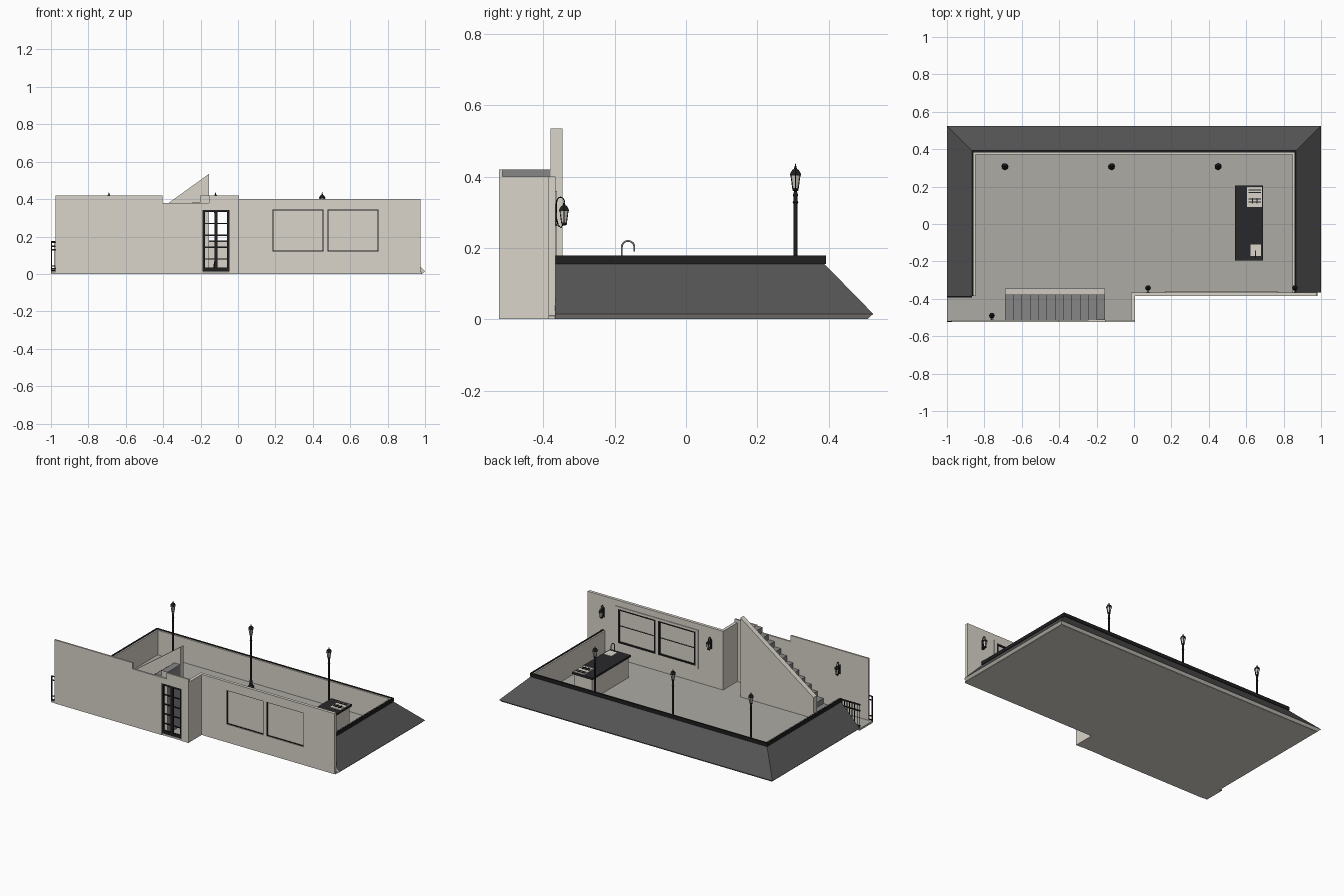
import bpy, bmesh, math
from mathutils import Vector

if "Cube" in bpy.data.objects:
    bpy.data.objects.remove(bpy.data.objects["Cube"])


def material(name, rgb):
    m = bpy.data.materials.new(name)
    m.diffuse_color = (*rgb, 1)
    m.use_nodes = True
    m.node_tree.nodes["Principled BSDF"].inputs["Base Color"].default_value = m.diffuse_color
    return m


WALL = material("beige wall", (0.70, 0.665, 0.60))
FLOOR = material("stone floor", (0.42, 0.41, 0.37))
STAIR = material("grey stair", (0.24, 0.24, 0.24))
ROOF = material("roof slate", (0.09, 0.09, 0.09))
BLACK = material("black iron", (0.014, 0.014, 0.014))
TOP = material("dark counter", (0.022, 0.022, 0.024))
GLASS = material("lamp glass", (0.66, 0.63, 0.57))
STEEL = material("steel", (0.22, 0.22, 0.22))


def finish(name, bm, *mats):
    bmesh.ops.recalc_face_normals(bm, faces=bm.faces)
    me = bpy.data.meshes.new(name)
    bm.to_mesh(me)
    bm.free()
    ob = bpy.data.objects.new(name, me)
    for m in mats:
        me.materials.append(m)
    bpy.context.collection.objects.link(ob)
    return ob


def boxes(name, mat, *specs):
    """Each spec is x0, x1, y0, y1, z0, z1."""
    bm = bmesh.new()
    for x0, x1, y0, y1, z0, z1 in specs:
        vs = bmesh.ops.create_cube(bm, size=1)["verts"]
        for v in vs:
            v.co = ((x0 + x1) / 2 + v.co.x * (x1 - x0),
                    (y0 + y1) / 2 + v.co.y * (y1 - y0),
                    (z0 + z1) / 2 + v.co.z * (z1 - z0))
    return finish(name, bm, mat)


def prism(name, mat, pts, a, b, axis="y"):
    """Extrude an outline (x,z along y, or x,y along z) from a to b."""
    put = (lambda p, t: (p[0], t, p[1])) if axis == "y" else (lambda p, t: (p[0], p[1], t))
    bm = bmesh.new()
    face = bm.faces.new([bm.verts.new(put(p, a)) for p in pts])
    ext = bmesh.ops.extrude_face_region(bm, geom=[face])["geom"]
    shift = Vector(put((0, 0), b - a))
    bmesh.ops.translate(bm, vec=shift, verts=[g for g in ext if isinstance(g, bmesh.types.BMVert)])
    return finish(name, bm, mat)


def lathe(name, mat, prof, loc, n=12):
    """Turn (radius, z) pairs about the vertical through loc."""
    bm = bmesh.new()
    rings = [[bm.verts.new((loc[0] + r * math.cos(2 * math.pi * i / n),
                            loc[1] + r * math.sin(2 * math.pi * i / n), loc[2] + z))
              for i in range(n)] for r, z in prof]
    for lo, hi in zip(rings, rings[1:]):
        for i in range(n):
            bm.faces.new((lo[i], lo[(i + 1) % n], hi[(i + 1) % n], hi[i]))
    bm.faces.new(rings[0])
    bm.faces.new(rings[-1])
    return finish(name, bm, mat)


def tube(name, mat, pts, radius):
    cu = bpy.data.curves.new(name, "CURVE")
    cu.dimensions = "3D"
    cu.bevel_depth, cu.bevel_resolution, cu.use_fill_caps = radius, 1, True
    sp = cu.splines.new("POLY")
    sp.points.add(len(pts) - 1)
    for p, co in zip(sp.points, pts):
        p.co = (*co, 1)
    ob = bpy.data.objects.new(name, cu)
    cu.materials.append(mat)
    bpy.context.collection.objects.link(ob)
    return ob


def perimeter(name, prof, mats, slots):
    """Sweep a closed (inset, z) profile round the left, back and right edges with mitres."""
    bm = bmesh.new()
    rings = [[bm.verts.new(f(d, z)) for d, z in prof] for f in (
        lambda d, z: (-1 + d, -0.385, z), lambda d, z: (-1 + d, 0.525 - d, z),
        lambda d, z: (1 - d, 0.525 - d, z), lambda d, z: (1 - d, -0.367, z))]
    n = len(prof)
    for a, b in zip(rings, rings[1:]):
        for i in range(n):
            bm.faces.new((a[i], a[(i + 1) % n], b[(i + 1) % n], b[i])).material_index = slots[i]
    bm.faces.new(rings[0])
    bm.faces.new(rings[-1])
    return finish(name, bm, *mats)


# Beige base with the stone floor on it
plan = [(-1, -0.522), (0.003, -0.522), (0.003, -0.385), (0.98, -0.385), (0.98, 0.505), (-0.98, 0.505),
        (-0.98, -0.385), (-1, -0.385)]
prism("base_slab", WALL, plan, 0, 0.006, "z")
prism("floor_slab", FLOOR, plan, 0.006, 0.012, "z")

# Sloped roof edge with inner parapet face, and the dark coping on its outer edge
perimeter("roof_skirt", [(0.015, 0.001), (0, 0.015), (0.137, 0.155), (0.137, 0.174), (0.153, 0.174), (0.153, 0.001)],
          (WALL, ROOF), (0, 1, 0, 0, 0, 0))
perimeter("coping", [(0.133, 0.155), (0.133, 0.178), (0.143, 0.178), (0.143, 0.155)], (BLACK,), (0, 0, 0, 0))

# Front left wall: stepped top and a door opening
DX0, DX1, DZ = -0.19, -0.045, 0.343
prism("front_left_wall", WALL, [(-0.975, 0), (DX0, 0), (DX0, DZ), (DX1, DZ), (DX1, 0), (0.005, 0), (0.005, 0.42),
                                (-0.155, 0.42), (-0.155, 0.38), (-0.405, 0.38), (-0.405, 0.42), (-0.975, 0.42)],
      -0.525, -0.514)
boxes("return_wall", WALL, (-0.015, 0.005, -0.514, -0.366, 0, 0.40))

# Front right wall with two window openings
right_wall = boxes("front_right_wall", WALL, (0.005, 0.975, -0.386, -0.366, 0, 0.40))
WZ0, WZ1 = 0.12, 0.345
for i, (x0, x1) in enumerate(((0.185, 0.457), (0.478, 0.75))):
    cutter = boxes(f"window_cutter_{i}", WALL, (x0, x1, -0.45, -0.30, WZ0, WZ1))
    cutter.hide_render = True
    cutter.hide_viewport = True
    mod = right_wall.modifiers.new("opening", "BOOLEAN")
    mod.operation, mod.object, mod.solver = "DIFFERENCE", cutter, "EXACT"
    boxes(f"window_pane_{i}", WALL, (x0, x1, -0.378, -0.371, WZ0, WZ1))
    mid = (WZ0 + WZ1) / 2
    for side, t, y0, y1 in (("outer", 0.005, -0.382, -0.378), ("inner", 0.009, -0.371, -0.362)):
        boxes(f"window_frame_{side}_{i}", BLACK,
              (x0, x0 + t, y0, y1, WZ0, WZ1), (x1 - t, x1, y0, y1, WZ0, WZ1),
              (x0 + t, x1 - t, y0, y1, WZ0, WZ0 + t), (x0 + t, x1 - t, y0, y1, WZ1 - t, WZ1))
    boxes(f"window_mid_bar_{i}", BLACK, (x0 + 0.009, x1 - 0.009, -0.371, -0.368, mid - 0.002, mid + 0.002))
boxes("window_trim", WALL, (0.165, 0.77, -0.366, -0.362, WZ1, WZ1 + 0.015),
      (0.165, 0.77, -0.366, -0.362, WZ0 - 0.015, WZ0), (0.165, 0.185, -0.366, -0.362, WZ0, WZ1),
      (0.457, 0.478, -0.366, -0.362, WZ0, WZ1), (0.75, 0.77, -0.366, -0.362, WZ0, WZ1))

# Open-paned double door
dc = (DX0 + DX1) / 2
door = [(DX0, DX1, -0.525, -0.514, DZ - 0.012, DZ), (DX0, DX1, -0.525, -0.514, 0.014, 0.034),
        (DX0, DX0 + 0.013, -0.525, -0.514, 0.014, DZ), (DX1 - 0.013, DX1, -0.525, -0.514, 0.014, DZ),
        (dc - 0.009, dc + 0.009, -0.524, -0.515, 0.034, DZ - 0.012)]
door += [(DX0 + 0.013, DX1 - 0.013, -0.522, -0.516, z - 0.003, z + 0.003) for z in (0.08, 0.143, 0.207, 0.27)]
boxes("double_door", BLACK, *door)

# Staircase (grey treads, beige sides) and its solid side wall
SX0, SX1, N = -0.69, -0.155, 12
outline = [(SX1, 0.012), (SX0, 0.012)]
for i in range(N):
    z = 0.42 * (i + 1) / N
    outline += [(SX0 + (SX1 - SX0) * i / N, z), (SX0 + (SX1 - SX0) * (i + 1) / N, z)]
stair = prism("staircase", STAIR, outline, -0.514, -0.38)
stair.data.materials.append(WALL)
for p in stair.data.polygons:
    p.material_index = int(abs(p.normal.y) > 0.9)
prism("stair_side_wall", WALL, [(SX0, 0.012), (SX1, 0.012), (SX1, 0.535), (SX0, 0.15)], -0.38, -0.346)

# Small gate at the left and the latch on the wall end
gate = [(-1, -0.865, -0.392, -0.386, z, z + 0.008) for z in (0.025, 0.125, 0.165)]
gate += [(x, x + 0.004, -0.391, -0.387, 0.015, 0.17) for x in [-1 + 0.0187 * i for i in range(8)]]
boxes("gate", BLACK, *gate)
boxes("gate_latch", BLACK, (-1, -0.995, -0.523, -0.518, 0.012, 0.175),
      *[(-1, -0.975, -0.523, -0.518, z, z + 0.006) for z in (0.015, 0.04, 0.145, 0.17)])


# Lanterns: tapered glass, corner bars and a pointed cap
def lantern(tag, x, y, z, s=1.0):
    def sc(prof):
        return [(r * s, h * s) for r, h in prof]
    lathe(f"lantern_glass_{tag}", GLASS, sc([(0.0085, 0.006), (0.0145, 0.042)]), (x, y, z), 6)
    lathe(f"lantern_base_{tag}", BLACK, sc([(0.004, -0.004), (0.010, 0.0), (0.010, 0.006)]), (x, y, z), 6)
    lathe(f"lantern_cap_{tag}", BLACK, sc([(0.018, 0.041), (0.018, 0.045), (0.011, 0.056), (0.005, 0.06),
                                           (0.003, 0.066), (0.0005, 0.075)]), (x, y, z), 6)
    for k in range(6):
        c, w = math.cos(k * math.pi / 3), math.sin(k * math.pi / 3)
        tube(f"lantern_bar_{tag}_{k}", BLACK, [(x + r * s * c, y + r * s * w, z + h * s)
                                               for r, h in ((0.009, 0.004), (0.015, 0.043))], 0.0012 * s)


# Three lamp posts along the back
for i, x in enumerate((-0.69, -0.12, 0.45)):
    lathe(f"lamp_post_{i}", BLACK, [(0.018, 0), (0.018, 0.012), (0.011, 0.02), (0.009, 0.05), (0.0055, 0.06),
                                    (0.005, 0.31), (0.008, 0.316), (0.005, 0.323), (0.007, 0.338),
                                    (0.004, 0.345), (0.005, 0.352)], (x, 0.307, 0.012))
    lantern(f"post_{i}", x, 0.307, 0.362)

# Wall lamps with a hooked arm
for i, (x, wy) in enumerate(((0.075, -0.366), (0.86, -0.366), (-0.76, -0.514))):
    lantern(f"wall_{i}", x, wy + 0.024, 0.266, 0.9)
    boxes(f"wall_lamp_plate_{i}", BLACK, (x - 0.008, x + 0.008, wy, wy + 0.003, 0.262, 0.325))
    arc = [(x, wy + 0.014 - 0.011 * math.cos(a), 0.328 + 0.014 * math.sin(a))
           for a in [math.pi * k / 8 for k in range(9)]]
    tube(f"wall_lamp_arm_{i}", BLACK, [(x, wy + 0.002, 0.30)] + arc, 0.002)
    tube(f"wall_lamp_scroll_{i}", BLACK, [(x, wy + 0.002, 0.285), (x, wy + 0.008, 0.262),
                                          (x, wy + 0.016, 0.257), (x, wy + 0.022, 0.268)], 0.002)

# Outdoor kitchen counter with grill, sink and tap
boxes("counter_body", WALL, (0.55, 0.68, -0.185, 0.195, 0.012, 0.147))
boxes("counter_top", TOP, (0.54, 0.69, -0.195, 0.205, 0.147, 0.16))
boxes("grill_plate", WALL, (0.605, 0.685, 0.092, 0.198, 0.16, 0.164))
boxes("grill_bars", BLACK, *[(0.612, 0.678, y, y + 0.005, 0.164, 0.167) for y in (0.115, 0.13, 0.165, 0.18)],
      *[(0.63 + 0.025 * k, 0.636 + 0.025 * k, 0.11, 0.14, 0.164, 0.168) for k in range(2)])
boxes("sink_basin", WALL, (0.622, 0.68, -0.172, -0.11, 0.16, 0.163))
tube("tap", STEEL, [(0.65, -0.18, 0.16)] + [(0.65, -0.1625 - 0.0175 * math.cos(a), 0.203 + 0.0165 * math.sin(a))
     for a in [math.pi * k / 10 for k in range(11)]] + [(0.65, -0.145, 0.19)], 0.003)
